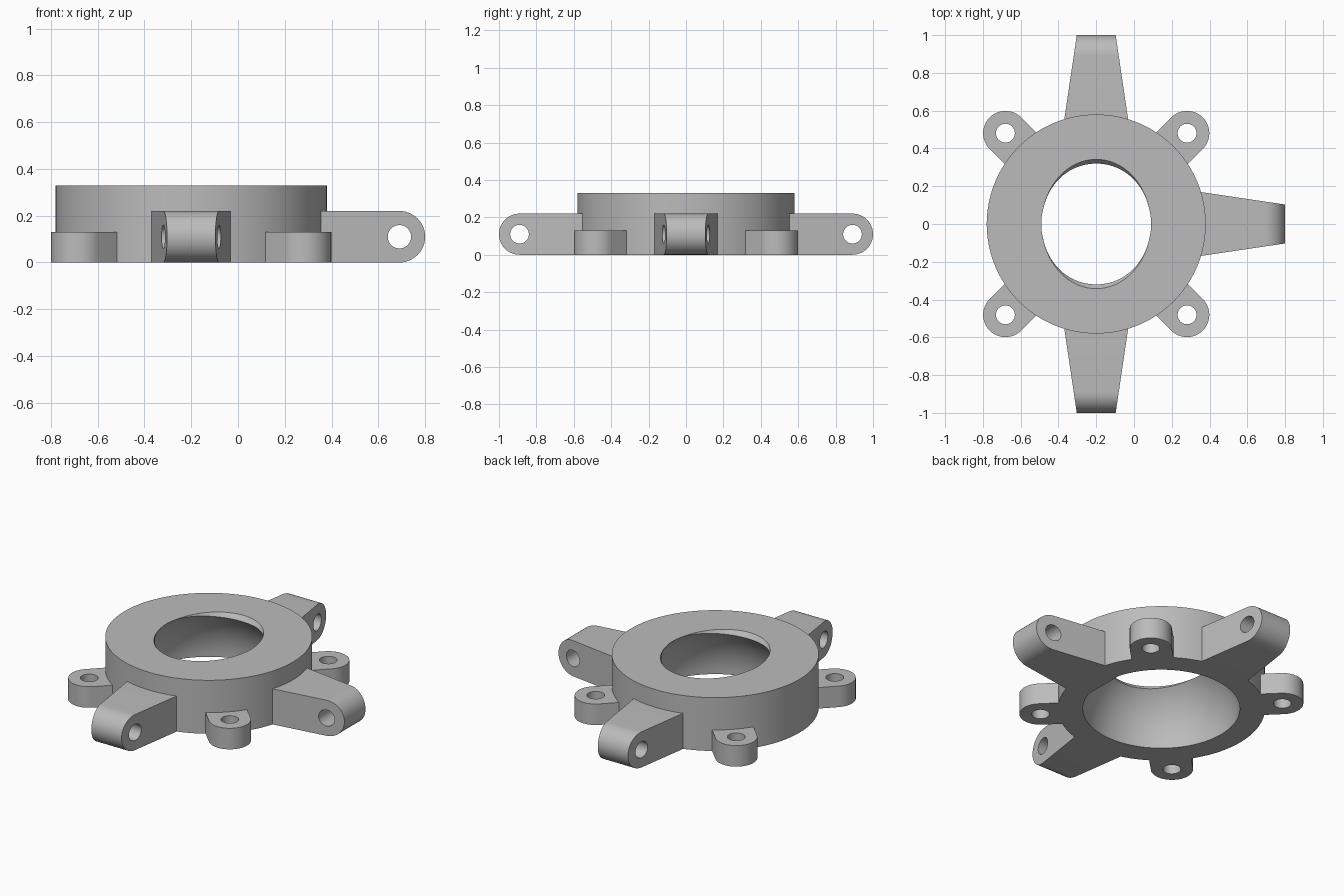
import bpy, bmesh
from math import sin, cos, pi, asin, radians
from mathutils import Matrix

cube = bpy.data.objects.get("Cube")
if cube:
    bpy.data.objects.remove(cube, do_unlink=True)

CENTRE = Matrix.Translation((-0.2, 0, 0))
HEIGHT, OUTER, SOCKET = 0.33, 0.58, 0.44
ARM_R, PIVOT = 0.11, 0.89
TAB_R, TAB_DIST, TAB_H = 0.118, 0.68, 0.13
PIN = 0.05

grey = bpy.data.materials.new("plain grey")
grey.use_nodes = True
colour = (0.5, 0.5, 0.5, 1)
grey.diffuse_color = colour
grey.node_tree.nodes["Principled BSDF"].inputs["Base Color"].default_value = colour


def make(name, bm, matrix=Matrix()):
    bmesh.ops.recalc_face_normals(bm, faces=bm.faces[:])
    mesh = bpy.data.meshes.new(name)
    bm.to_mesh(mesh)
    bm.free()
    mesh.materials.append(grey)
    obj = bpy.data.objects.new(name, mesh)
    obj.matrix_world = matrix
    bpy.context.collection.objects.link(obj)
    return obj


def loft(sections, closed=False):
    """Skin matching loops of points; cap the ends unless closed."""
    bm = bmesh.new()
    rows = [[bm.verts.new(p) for p in s] for s in sections]
    n = len(rows[0])
    pairs = list(zip(rows, rows[1:]))
    if closed:
        pairs.append((rows[-1], rows[0]))
    for a, b in pairs:
        for i in range(n):
            j = (i + 1) % n
            bm.faces.new((a[i], a[j], b[j], b[i]))
    if not closed:
        bm.faces.new(rows[0])
        bm.faces.new(rows[-1])
    return bm


def ellipse(rx, ry, z, n=96):
    return [(rx * cos(2 * pi * i / n), ry * sin(2 * pi * i / n), z) for i in range(n)]


def activate(obj):
    bpy.ops.object.select_all(action='DESELECT')
    obj.select_set(True)
    bpy.context.view_layer.objects.active = obj


def cut(obj, cutter):
    cutter.hide_render = True
    mod = obj.modifiers.new("cut", 'BOOLEAN')
    mod.operation, mod.solver, mod.object = 'DIFFERENCE', 'EXACT', cutter
    activate(obj)
    bpy.ops.object.modifier_apply(modifier=mod.name)
    bpy.data.objects.remove(cutter, do_unlink=True)


def finish(obj):
    activate(obj)
    bpy.ops.object.shade_smooth_by_angle(angle=radians(25))


def pin_cutter(matrix):
    return make("pin_cutter", loft([ellipse(PIN, PIN, z, 32) for z in (-0.4, 0.4)]), matrix)


# Ring body with a spherical socket open at the top and bottom
top_angle = asin(HEIGHT / SOCKET)
profile = [(OUTER, 0), (OUTER, HEIGHT)]
profile += [(SOCKET * cos(top_angle * i / 14), SOCKET * sin(top_angle * i / 14))
            for i in range(14, -1, -1)]
ring = make("ring_body", loft([ellipse(r, r, z) for r, z in profile], closed=True), CENTRE)

# Oval flare of the upper opening, wider along y
flare = loft([ellipse(0.28, 0.311, 0.29), ellipse(0.293, 0.358, 0.35)])
cut(ring, make("flare_cutter", flare, CENTRE))
finish(ring)


# Tapered arms with a rounded end and a cross pin hole
def half_width(x):
    return 0.103 + (1.0 - x) * 0.148


def arm(name, angle, start):
    side = [(start, 0)]
    side += [(PIVOT + ARM_R * cos(a), ARM_R + ARM_R * sin(a))
             for a in [-pi / 2 + pi * i / 24 for i in range(25)]]
    side.append((start, 2 * ARM_R))
    bm = loft([[(x, s * half_width(x), z) for x, z in side] for s in (-1, 1)])
    place = CENTRE @ Matrix.Rotation(angle, 4, 'Z')
    obj = make(name, bm, place)
    cut(obj, pin_cutter(place @ Matrix.Translation((PIVOT, 0, ARM_R))
                        @ Matrix.Rotation(pi / 2, 4, 'X')))
    finish(obj)


arm("left_arm", 0, 0.42)
arm("back_arm", pi / 2, 0.47)
arm("front_arm", -pi / 2, 0.47)


# Four low mounting tabs on the diagonals
def tab(name, angle):
    outline = [(0.5, -TAB_R)]
    outline += [(TAB_DIST + TAB_R * cos(a), TAB_R * sin(a))
                for a in [-pi / 2 + pi * i / 24 for i in range(25)]]
    outline.append((0.5, TAB_R))
    bm = loft([[(x, y, z) for x, y in outline] for z in (0, TAB_H)])
    place = CENTRE @ Matrix.Rotation(angle, 4, 'Z')
    obj = make(name, bm, place)
    cut(obj, pin_cutter(place @ Matrix.Translation((TAB_DIST, 0, 0))))
    finish(obj)


for i, name in enumerate(("back_left", "back_right", "front_right", "front_left")):
    tab(name + "_tab", pi / 4 + i * pi / 2)
